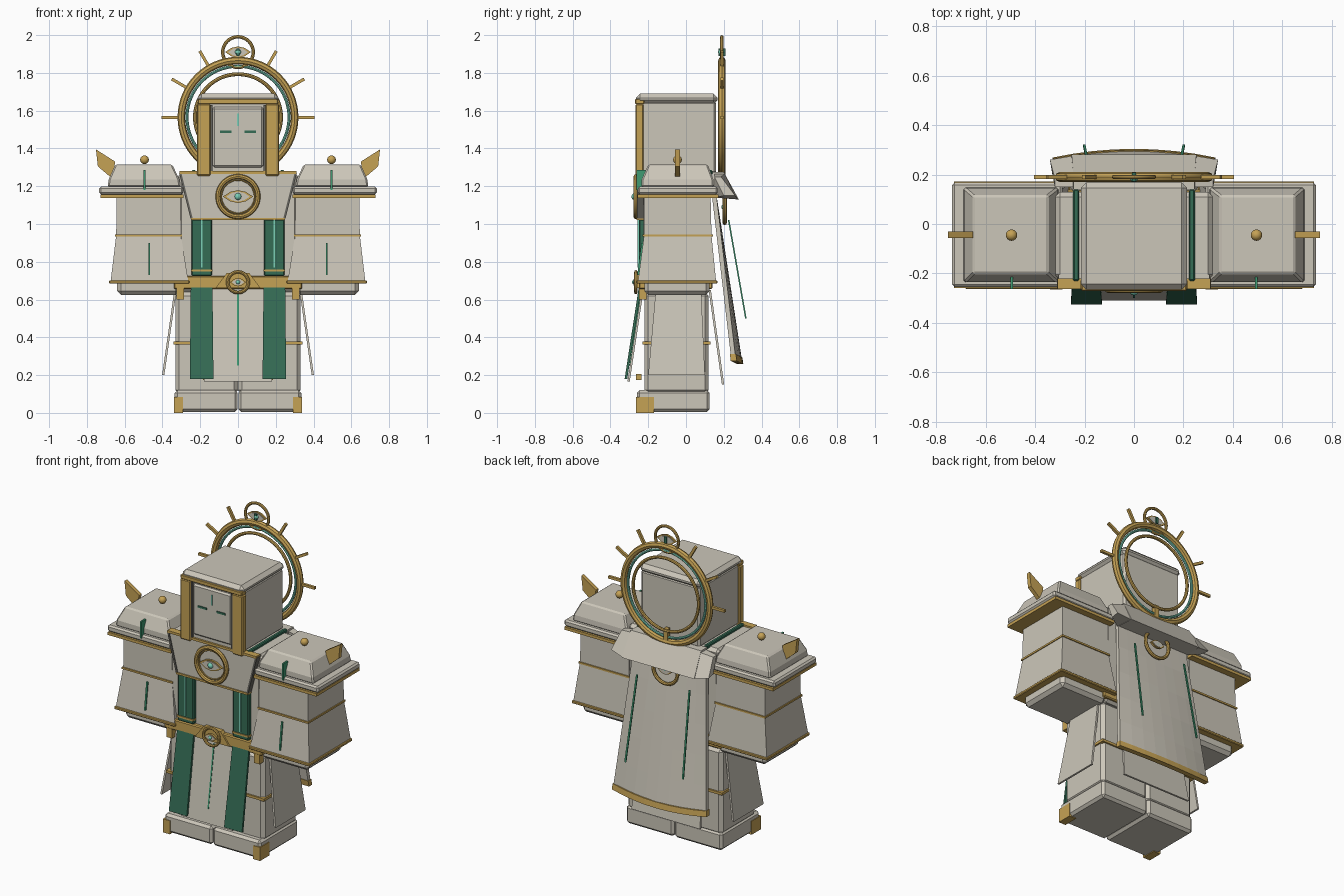
import bpy, bmesh, math
from mathutils import Vector

if "Cube" in bpy.data.objects:
    bpy.data.objects.remove(bpy.data.objects["Cube"])

def mat(name, r, g, b):
    m = bpy.data.materials.new(name)
    m.diffuse_color = (r, g, b, 1)
    m.use_nodes = True
    m.node_tree.nodes["Principled BSDF"].inputs["Base Color"].default_value = m.diffuse_color
    return m

STONE = mat("pale stone", 0.60, 0.565, 0.485)
GOLD = mat("gold", 0.56, 0.36, 0.09)
GREEN = mat("deep green", 0.035, 0.15, 0.09)
MINT = mat("mint", 0.20, 0.62, 0.47)
JADE = mat("jade", 0.05, 0.33, 0.17)
DARK = mat("dark grey", 0.13, 0.125, 0.11)

def finish(name, bm, m, bevel=0.0):
    bmesh.ops.recalc_face_normals(bm, faces=bm.faces)
    me = bpy.data.meshes.new(name)
    bm.to_mesh(me)
    bm.free()
    ob = bpy.data.objects.new(name, me)
    bpy.context.collection.objects.link(ob)
    me.materials.append(m)
    if bevel:
        b = ob.modifiers.new("bevel", 'BEVEL')
        b.width, b.segments = bevel, 1
    return ob

def loft(name, loops, m, bevel=0.0):
    """Closed solid through a list of equal-length point loops."""
    bm = bmesh.new()
    rings = [[bm.verts.new(p) for p in l] for l in loops]
    for a, b in zip(rings, rings[1:]):
        for i in range(len(a)):
            j = (i + 1) % len(a)
            bm.faces.new((a[i], a[j], b[j], b[i]))
    bm.faces.new(rings[0][::-1])
    bm.faces.new(rings[-1])
    return finish(name, bm, m, bevel)

def rect(x0, x1, y0, y1, z):
    return [(x0, y0, z), (x1, y0, z), (x1, y1, z), (x0, y1, z)]

def box(name, x0, x1, y0, y1, z0, z1, m, bevel=0.0):
    return loft(name, [rect(x0, x1, y0, y1, z0), rect(x0, x1, y0, y1, z1)], m, bevel)

def tiers(name, levels, m, s=1, bevel=0.0):
    """Stacked rectangles (x0, x1, y0, y1, z), mirrored when s is -1."""
    return loft(name, [[(s * x, y, z) for x, y, z in rect(*l)] for l in levels], m, bevel)

def slab(name, quad, offset, m, bevel=0.0):
    """Flat polygon thickened along an offset vector."""
    return loft(name, [quad, [tuple(Vector(p) + Vector(offset)) for p in quad]], m, bevel)

def sbox(name, s, x0, x1, *rest):
    a, b = sorted((s * x0, s * x1))
    return box(name, a, b, *rest)

def ring(name, z, y, R, r, m, seg=48):
    bpy.ops.mesh.primitive_torus_add(major_radius=R, minor_radius=r, major_segments=seg,
        minor_segments=8, location=(0, y, z), rotation=(math.pi / 2, 0, 0))
    ob = bpy.context.object
    ob.name = name
    ob.data.materials.append(m)
    bpy.ops.object.shade_smooth_by_angle()

def ball(name, loc, r, m):
    bpy.ops.mesh.primitive_uv_sphere_add(segments=16, ring_count=10, radius=r, location=loc)
    ob = bpy.context.object
    ob.name = name
    ob.data.materials.append(m)
    bpy.ops.object.shade_smooth_by_angle()

def eye(name, z, y, w, h):
    """Lens with gold rim, pale centre and mint pupil."""
    for part, k, d, m in (("rim", 1, 0.006, GOLD), ("white", 0.78, 0.009, STONE)):
        pts = [(w * k * t, y - d, z + h * k * (1 - t * t)) for t in (-1, -.5, 0, .5)]
        pts += [(w * k * t, y - d, z - h * k * (1 - t * t)) for t in (1, .5, 0, -.5)]
        slab(name + "_" + part, pts, (0, 2 * d, 0), m)
    ball(name + "_pupil", (0, y - 0.004, z), h * 0.55, MINT)

# Legs, boots and their trim
for s in (-1, 1):
    sbox("boot", s, 0.002, 0.335, -0.26, 0.125, 0.005, 0.12, STONE, 0.015)
    sbox("boot_corner", s, 0.29, 0.339, -0.264, -0.17, 0.0, 0.085, GOLD)
    sbox("leg", s, 0.0, 0.332, -0.22, 0.12, 0.1, 0.64, STONE, 0.02)
    sbox("knee_band", s, 0.1, 0.342, -0.23, 0.13, 0.362, 0.378, GOLD)
    sbox("belt_tab", s, 0.285, 0.325, -0.25, -0.21, 0.6, 0.66, GOLD)
    sbox("hem_stud", s, 0.155, 0.185, -0.265, -0.235, 0.175, 0.205, GOLD)
    # Side skirt panel
    slab("side_skirt", [(s * .325, -.16, .65), (s * .325, .08, .65),
                        (s * .39, .1, .2), (s * .39, -.2, .2)], (s * .012, 0, 0), STONE)
    # Hanging front sash
    slab("lower_sash", [(s * .135, -.25, .665), (s * .25, -.25, .665),
                        (s * .255, -.325, .18), (s * .13, -.325, .18)], (0, .014, 0), GREEN)

# Front tabard with centre line, and back skirt
slab("tabard", [(-.17, -.235, .66), (.17, -.235, .66), (.18, -.31, .165), (-.18, -.31, .165)],
     (0, .012, 0), STONE)
slab("tabard_line", [(-.004, -.242, .64), (.004, -.242, .64), (.004, -.299, .25), (-.004, -.299, .25)],
     (0, .008, 0), JADE)
slab("back_skirt", [(-.2, .12, .65), (.2, .12, .65), (.24, .19, .15), (-.24, .19, .15)],
     (0, .012, 0), STONE)

# Torso, belt and chest yoke
box("torso", -.32, .32, -.225, .13, .64, 1.27, STONE, .02)
box("belt", -.34, .34, -.25, .14, .655, .725, GOLD, .006)
slab("belt_peak", [(-.12, -.26, .66), (.12, -.26, .66), (.06, -.26, .74), (-.06, -.26, .74)],
     (0, .03, 0), GOLD)
slab("chest_yoke", [(-.245, -.255, 1.03), (.245, -.255, 1.03), (.305, -.255, 1.27), (-.305, -.255, 1.27)],
     (0, .05, 0), STONE)
box("yoke_top_trim", -.31, .31, -.262, -.22, 1.265, 1.28, GOLD)
box("yoke_lower_trim", -.25, .25, -.262, -.22, 1.02, 1.032, GOLD)
for s in (-1, 1):
    slab("yoke_edge", [(s * .24, -.26, 1.03), (s * .252, -.26, 1.03), (s * .312, -.26, 1.27),
                       (s * .3, -.26, 1.27)], (0, .04, 0), DARK)
    sbox("upper_sash", s, .137, .247, -.25, -.21, .725, 1.025, GREEN, .006)
    sbox("sash_line", s, .187, .195, -.256, -.24, .77, 1.02, MINT)
    sbox("sash_hem", s, .135, .25, -.255, -.21, .748, .76, GOLD)
    sbox("collar_trim", s, .222, .246, -.23, .14, 1.26, 1.285, GREEN, .005)

# Chest medallion and buckle
ring("medallion", 1.145, -.265, .106, .013, GOLD)
ring("medallion_inner", 1.145, -.262, .088, .004, GOLD)
eye("chest_eye", 1.145, -.266, .08, .034)
ring("buckle", .692, -.265, .055, .009, GOLD, 32)
eye("buckle_eye", .692, -.27, .042, .022)

# Head with gold face frame
box("head", -.205, .205, -.25, .16, 1.265, 1.65, STONE, .012)
box("hood_top", -.215, .215, -.265, .168, 1.635, 1.69, STONE, .022)
box("brow_band", -.213, .213, -.27, -.22, 1.635, 1.662, GOLD, .004)
box("face", -.135, .135, -.26, -.24, 1.3, 1.62, STONE, .01)
box("forehead_mark", -.004, .004, -.264, -.25, 1.52, 1.585, MINT)
for s in (-1, 1):
    sbox("face_pillar", s, .145, .217, -.268, -.225, 1.255, 1.635, GOLD, .006)
    sbox("face_edge", s, .136, .146, -.262, -.24, 1.28, 1.63, DARK)
    sbox("eye_slit", s, .034, .096, -.265, -.25, 1.482, 1.494, GREEN)

# Arms, sleeves and shoulder armour
for s in (-1, 1):
    sbox("hand", s, .31, .64, -.22, .125, .625, .72, STONE, .02)
    tiers("sleeve", [(.262, .675, -.255, .16, .69), (.302, .645, -.222, .135, .94),
                     (.305, .642, -.222, .13, 1.16)], STONE, s)
    sbox("sleeve_hem", s, .257, .682, -.262, .166, .684, .702, GOLD, .004)
    sbox("elbow_band", s, .297, .651, -.23, .142, .934, .945, GOLD)
    sbox("shoulder_rim", s, .288, .728, -.258, .172, 1.138, 1.156, GOLD)
    sbox("shoulder_plate", s, .29, .735, -.255, .168, 1.156, 1.198, STONE, .01)
    tiers("shoulder_dome", [(.305, .69, -.235, .148, 1.195), (.31, .685, -.235, .145, 1.235),
                            (.348, .65, -.2, .115, 1.315)], STONE, s, .008)
    ball("shoulder_stud", (s * .495, -.045, 1.34), .023, GOLD)
    slab("shoulder_fin", [(s * .752, -.057, 1.395), (s * .742, -.057, 1.305),
                          (s * .665, -.057, 1.24), (s * .65, -.057, 1.33)], (0, .026, 0), GOLD)
    sbox("shoulder_mark", s, .49, .5, -.262, -.215, 1.18, 1.285, JADE)
    slab("sleeve_mark", [(s * .465, -.258, .73), (s * .475, -.258, .73),
                         (s * .475, -.236, .9), (s * .465, -.236, .9)], (0, .012, 0), JADE)

# Cape: bowed sheet widening downwards, with a gold hem
def cape_loop(t, grow=0.0):
    n, w = 8, .25 + .075 * t
    z, y = 1.17 - .89 * t, .135 + .105 * t
    xs = [-1 + 2 * i / n for i in range(n + 1)]
    bow = lambda u: .035 * t * (1 - u * u)
    outer = [(u * (w + grow), y + .024 + grow + bow(u), z - bow(u) * .5) for u in xs]
    inner = [(u * (w + grow), y - grow + bow(u), z - bow(u) * .5) for u in reversed(xs)]
    return outer + inner

loft("cape", [cape_loop(i / 5) for i in range(6)], STONE)
loft("cape_hem", [cape_loop(.965, .004), cape_loop(1.005, .004)], GOLD)
for s in (-1, 1):
    slab("cape_line", [(s * .178, .222, 1.02), (s * .188, .222, 1.02),
                       (s * .206, .313, .5), (s * .196, .313, .5)], (0, .008, 0), JADE)
    # Collar wings
    loft("collar_wing", [[(s * .24, .15, 1.265), (s * .24, .205, 1.265), (s * .25, .275, 1.13), (s * .25, .15, 1.14)],
                         [(s * .32, .15, 1.25), (s * .32, .185, 1.25), (s * .34, .26, 1.15), (s * .33, .2, 1.15)]], STONE)
loft("back_collar", [[(x, .14, 1.275), (x, .2, 1.275), (x * 1.03, .28, 1.13), (x * 1.03, .14, 1.14)]
                     for x in (-.245, .245)], STONE)
ring("back_medallion", 1.09, .205, .085, .011, GOLD)
eye("back_eye", 1.09, .205, .05, .025)

# Halo with rays and crest
HZ, HY = 1.565, .19
ring("halo", HZ, HY, .3, .02, GOLD, 64)
ring("halo_glow", HZ, HY, .27, .008, MINT, 64)
ring("halo_inner", HZ, .2, .228, .01, GOLD, 64)
box("halo_post", -.014, .014, .178, .205, 1.24, 1.35, GOLD)
for deg in (0, 30, 60, 120, 150, 180):
    a = math.radians(deg)
    d, n = Vector((math.cos(a), 0, math.sin(a))), Vector((-math.sin(a), 0, math.cos(a))) * .008
    c = Vector((0, HY - .008, HZ))
    slab("halo_ray", [tuple(c + d * r + n * k) for r, k in ((.31, -1), (.405, -1), (.405, 1), (.31, 1))],
         (0, .016, 0), GOLD)
ring("crest_ring", 1.91, HY, .081, .009, GOLD, 32)
eye("crest_eye", 1.91, HY, .068, .03)
box("crest_pupil_bar", -.008, .008, HY - .018, HY + .018, 1.89, 1.93, GREEN)
